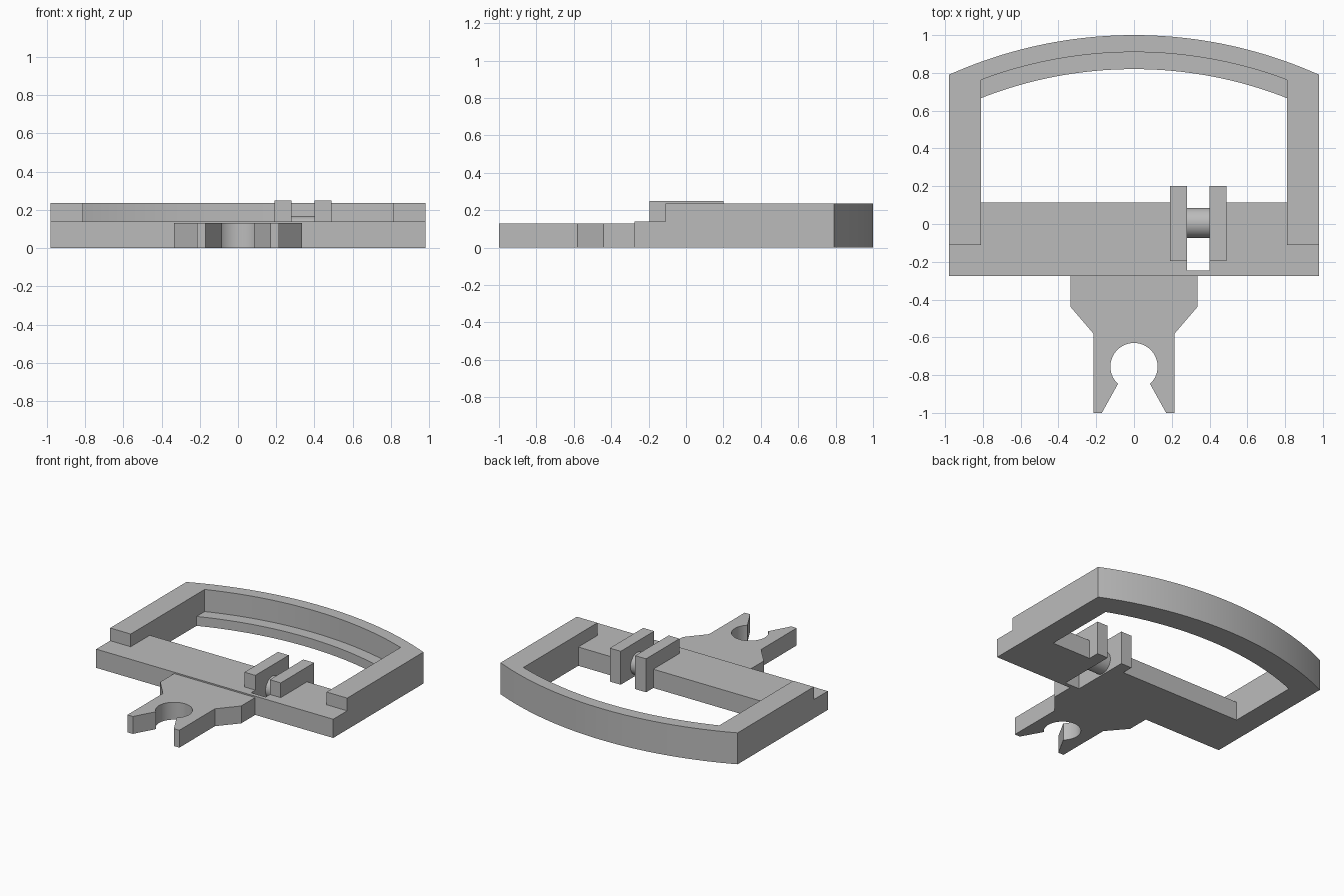
import bpy, bmesh, math
from mathutils import Matrix

cube = bpy.data.objects.get("Cube")
if cube:
    bpy.data.objects.remove(cube, do_unlink=True)

# Single plain grey
grey = bpy.data.materials.new("plain_grey")
grey.use_nodes = True
GREY = (0.5, 0.5, 0.5, 1)
grey.diffuse_color = GREY
grey.node_tree.nodes["Principled BSDF"].inputs["Base Color"].default_value = GREY


def finish(name, bm):
    bmesh.ops.recalc_face_normals(bm, faces=bm.faces)
    mesh = bpy.data.meshes.new(name)
    bm.to_mesh(mesh)
    bm.free()
    mesh.materials.append(grey)
    obj = bpy.data.objects.new(name, mesh)
    bpy.context.collection.objects.link(obj)
    bpy.ops.object.select_all(action='DESELECT')
    obj.select_set(True)
    bpy.context.view_layer.objects.active = obj
    bpy.ops.object.shade_smooth_by_angle(angle=math.radians(25))
    return obj


def extrude(name, outline, height):
    """Plan outline raised from the ground to the given height."""
    bm = bmesh.new()
    face = bm.faces.new([bm.verts.new((x, y, 0)) for x, y in outline])
    top = bmesh.ops.extrude_face_region(bm, geom=[face])["geom"]
    for v in top:
        if isinstance(v, bmesh.types.BMVert):
            v.co.z = height
    return finish(name, bm)


def arch(radius, half_width, steps=40):
    """Points of the shallow bow, from right (-x) to left (+x)."""
    a = math.asin(half_width / radius)
    return [(radius * math.sin(t), ARCH_Y + radius * math.cos(t))
            for t in (-a + 2 * a * i / steps for i in range(steps + 1))]


def mirrored(points):
    return [(-x, y) for x, y in reversed(points)]


OUT, IN = 0.98, 0.81              # half widths of the frame
R_OUT = 2.392
ARCH_Y = 1 - R_OUT
ARM_Y = -0.11
SLOT_L, SLOT_R = 0.40, 0.28       # slot between the brackets
BRACKET = 0.09

# Bowed frame with its two arms
outer = arch(R_OUT, OUT)
inner = arch(R_OUT - 0.09, IN)
extrude("bowed_frame",
        [(-OUT, ARM_Y)] + outer + [(OUT, ARM_Y), (IN, ARM_Y)]
        + inner[::-1] + [(-IN, ARM_Y)], 0.235)

# Low ledge inside the bow
extrude("frame_ledge", inner + arch(R_OUT - 0.18, IN)[::-1], 0.07)

# Cross plate, notched for the brackets and slot
l, r = SLOT_L + BRACKET, SLOT_R - BRACKET
extrude("cross_plate", [
    (-OUT, -0.275), (OUT, -0.275), (OUT, ARM_Y), (IN, ARM_Y), (IN, 0.115),
    (l, 0.115), (l, -0.195), (SLOT_L, -0.195), (SLOT_L, -0.245),
    (SLOT_R, -0.245), (SLOT_R, -0.195), (r, -0.195), (r, 0.115),
    (-IN, 0.115), (-IN, ARM_Y), (-OUT, ARM_Y)], 0.14)

# Brackets either side of the slot
for name, x in (("left_bracket", SLOT_L), ("right_bracket", r)):
    extrude(name, [(x, -0.195), (x + BRACKET, -0.195),
                   (x + BRACKET, 0.2), (x, 0.2)], 0.25)

# Pin across the slot
bm = bmesh.new()
bmesh.ops.create_cone(
    bm, cap_ends=True, segments=40, radius1=0.08, radius2=0.08,
    depth=SLOT_L - SLOT_R,
    matrix=Matrix.Translation(((SLOT_L + SLOT_R) / 2, 0.005, 0.088))
    @ Matrix.Rotation(math.pi / 2, 4, 'Y'))
finish("hinge_pin", bm)

# Snap clip with a round socket and flared mouth
half = [(0.335, -0.275), (0.335, -0.44), (0.215, -0.58), (0.215, -1), (0.17, -1)]
mouth = math.asin(0.085 / 0.125)
socket = [(0.125 * math.sin(t), -0.755 - 0.125 * math.cos(t))
          for t in (mouth + 2 * (math.pi - mouth) * i / 40 for i in range(41))]
extrude("snap_clip", half + socket + mirrored(half), 0.13)
